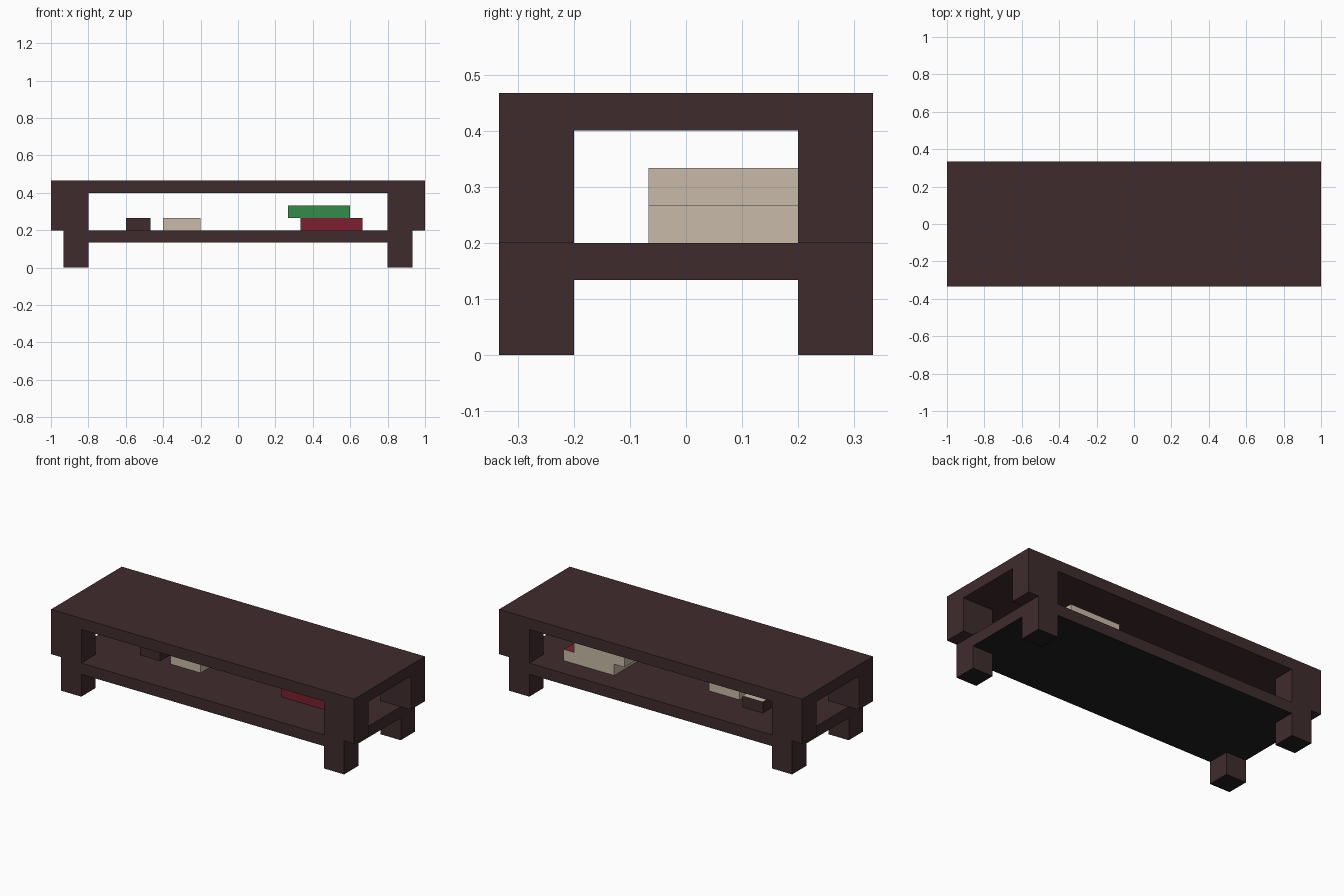
import bpy, bmesh

if "Cube" in bpy.data.objects:
    bpy.data.objects.remove(bpy.data.objects["Cube"])

U = 1 / 15  # block unit: the table is 30 x 10 x 7 units


def material(name, rgb):
    m = bpy.data.materials.new(name)
    m.diffuse_color = (*rgb, 1)
    m.use_nodes = True
    m.node_tree.nodes["Principled BSDF"].inputs["Base Color"].default_value = m.diffuse_color
    return m


BROWN = material("dark brown wood", (0.051, 0.0245, 0.026))
BLACK = material("black underside", (0.0144, 0.0144, 0.0144))
BEIGE = material("beige paper", (0.575, 0.49, 0.39))
GREEN = material("green cover", (0.036, 0.258, 0.065))
RED = material("red cover", (0.205, 0.0144, 0.03))


def box(name, x, y, z, mat, second=None, rule=None):
    """Box from unit ranges; faces whose normal passes the rule get the second material."""
    bm = bmesh.new()
    bmesh.ops.create_cube(bm, size=1)
    for v in bm.verts:
        v.co = [(r[0] if c < 0 else r[1]) * U for c, r in zip(v.co, (x, y, z))]
    bm.normal_update()
    if rule:
        for f in bm.faces:
            f.material_index = int(rule(f.normal))
    me = bpy.data.meshes.new(name)
    bm.to_mesh(me)
    bm.free()
    me.materials.append(mat)
    if second:
        me.materials.append(second)
    ob = bpy.data.objects.new(name, me)
    bpy.context.collection.objects.link(ob)
    return ob


def down(n):
    return n.z < -0.5


def up(n):
    return n.z > 0.5


def page_edges(n):
    return abs(n.x) > 0.5 or n.y > 0.5


# Table top and lower shelf
box("table_top", (-15, 15), (-5, 5), (6, 7), BROWN)
box("lower_shelf", (-14, 14), (-5, 5), (2, 3), BROWN, BLACK, down)

# Wide upper posts and narrower feet at the four corners
for sx, side in ((-1, "left"), (1, "right")):
    for sy, end in ((-1, "front"), (1, "back")):
        y = sorted((3 * sy, 5 * sy))
        box(f"{end}_{side}_post", sorted((12 * sx, 15 * sx)), y, (3, 6), BROWN)
        box(f"{end}_{side}_foot", sorted((12 * sx, 14 * sx)), y, (0, 2), BROWN, BLACK, down)

# Stacked books: coloured covers and spines, paper on the other three edges
box("red_book", (5, 10), (-1, 3), (3, 4), RED, BEIGE, page_edges)
box("green_book", (4, 9), (-1, 3), (4, 5), GREEN, BEIGE, page_edges)

# Small items on the shelf
box("small_dark_box", (-9, -7), (-1, 2), (3, 4), BROWN, BEIGE, up)
box("paper_block", (-6, -3), (-1, 1), (3, 4), BEIGE)
